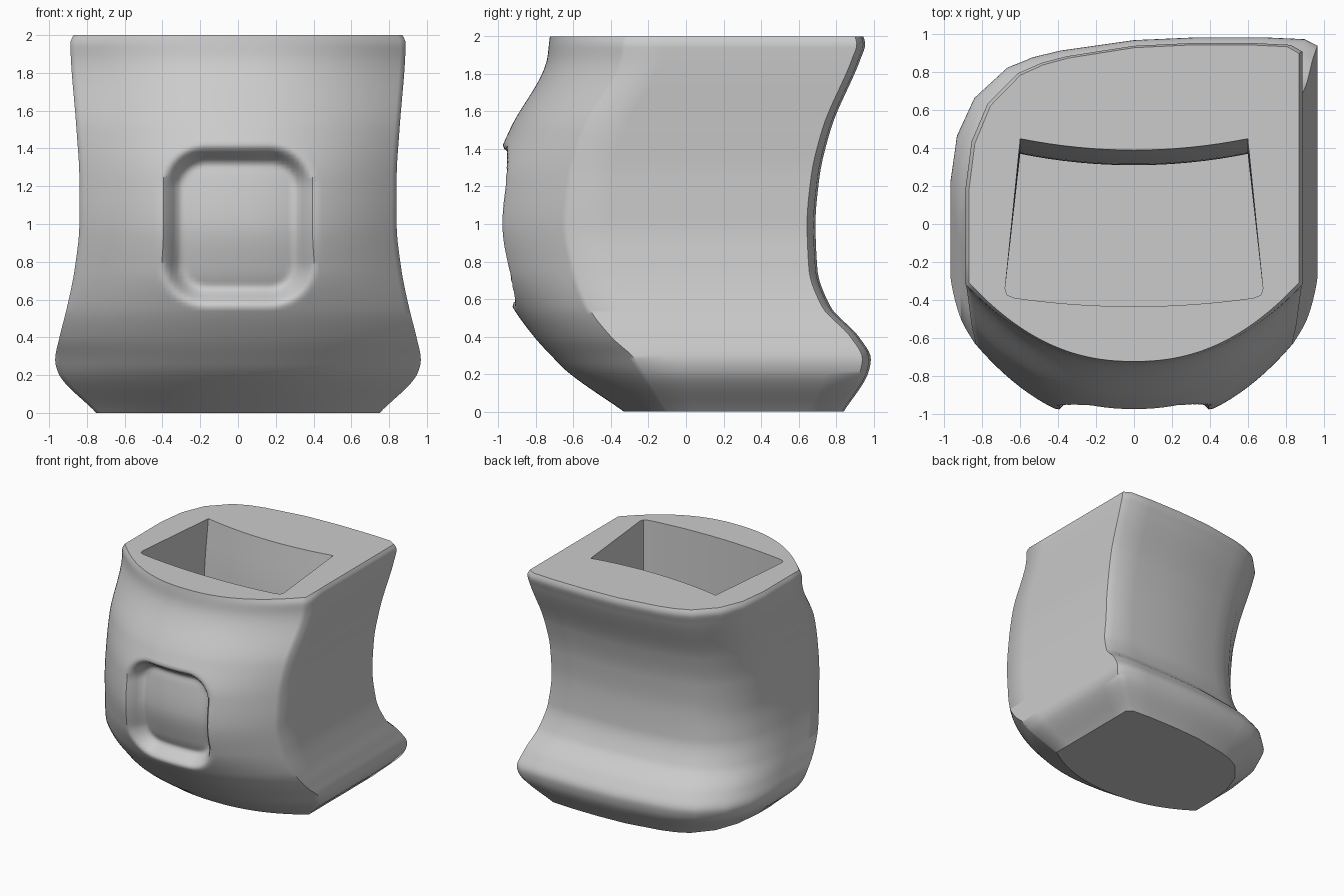
import bpy, bmesh, math

cube = bpy.data.objects.get("Cube")
if cube:
    bpy.data.objects.remove(cube, do_unlink=True)

grey = bpy.data.materials.new("plain_grey")
grey.use_nodes = True
colour = (0.6, 0.6, 0.6, 1)
grey.diffuse_color = colour
grey.node_tree.nodes["Principled BSDF"].inputs["Base Color"].default_value = colour

# Body profile by height: z, half width, front corner y, front middle y, back y
PROFILE = [
    (0, .75, -.10, -.33, .84), (.22, .955, -.23, -.64, .975),
    (.28, .968, -.27, -.70, .985), (.4, .945, -.40, -.81, .92),
    (.56, .905, -.52, -.925, .77), (.76, .865, -.59, -1.02, .70),
    (1, .84, -.63, -1.065, .69), (1.24, .84, -.61, -1.04, .71),
    (1.5, .855, -.54, -.94, .77), (1.88, .885, -.33, -.74, .93),
    (1.96, .888, -.32, -.73, .955), (2, .87, -.31, -.725, .945)]
# Back edge: fraction of half width, setback from the rearmost line
BACK = [(1, .045), (.93, .01), (.7, 0), (.35, 0), (0, .015), (-.4, .07),
        (-.55, .105), (-.69, .16), (-.87, .32), (-.965, .52), (-1, .76)]


def monotone(keys, col, z):
    """Smooth interpolation that never overshoots the keys."""
    n = len(keys)
    d = [(keys[i + 1][col] - keys[i][col]) / (keys[i + 1][0] - keys[i][0]) for i in range(n - 1)]

    def slope(i):
        if i == 0 or i == n - 1:
            return d[0] if i == 0 else d[-1]
        a, b = d[i - 1], d[i]
        return 2 * a * b / (a + b) if a * b > 0 else 0

    i = next((k for k in range(n - 1) if z <= keys[k + 1][0]), n - 2)
    h = keys[i + 1][0] - keys[i][0]
    t = min(max((z - keys[i][0]) / h, 0), 1)
    a, b = keys[i][col], keys[i + 1][col]
    return (a * (1 + 2 * t) * (1 - t) ** 2 + b * t * t * (3 - 2 * t)
            + h * slope(i) * t * (1 - t) ** 2 - h * slope(i + 1) * t * t * (1 - t))


def pocket(x, z):
    """Depth of the rounded square recess in the front."""
    r = .24
    qx, qz = abs(x) - .41 + r, abs(z - .99) - .435 + r
    dist = math.hypot(max(qx, 0), max(qz, 0)) + min(max(qx, qz), 0) - r
    t = min(max(-dist / .12, 0), 1)
    return .16 * t * t * (3 - 2 * t)


def body_ring(z):
    hw, corner, front, back = (monotone(PROFILE, c, z) for c in range(1, 5))
    pts = []
    steps = 64
    for i in range(steps):
        u = -1 + 2 * i / steps
        y = corner + (front - corner) * (1 - abs(u) ** 2.25)
        pts.append((u * hw, y + pocket(u * hw, z), z))
    side_end = back - BACK[0][1]
    for i in range(6):
        pts.append((hw, corner + (side_end - corner) * i / 6, z))
    pts += [(u * hw, back - s, z) for u, s in BACK]
    last = pts[-1][1]
    pts += [(-hw, last + (corner - last) * i / 4, z) for i in range(1, 4)]
    return pts


# Cavity back wall bows forward with depth
WALL = [(.4, -.06), (1.1, -.08), (1.6, -.05), (2, 0)]


def cavity_ring(z):
    shift = monotone(WALL, 1, z)
    pts = [(.6 * u / 8, .39 + .06 * (u / 8) ** 2 + shift, z) for u in range(-8, 9)]
    pts += [(.68, -.34, z), (.67, -.375, z)]
    pts += [(.63 * u / 8, -.435 + .045 * (u / 8) ** 2, z) for u in range(8, -9, -1)]
    pts += [(-.67, -.375, z), (-.68, -.34, z)]
    return pts


def loft(bm, rings):
    """Skin the rings with quads and return the vertex rows."""
    rows = [[bm.verts.new(p) for p in ring] for ring in rings]
    for a, b in zip(rows, rows[1:]):
        for i in range(len(a)):
            j = (i + 1) % len(a)
            bm.faces.new((a[i], a[j], b[j], b[i]))
    return rows


def loop_edges(bm, row):
    return [bm.edges.get((row[i - 1], row[i])) for i in range(len(row))]


bm = bmesh.new()
# Outer shell and base
shell = loft(bm, [body_ring(i * .02) for i in range(101)])
bm.faces.new(shell[0])
# Cavity walls and floor
cavity = loft(bm, [cavity_ring(.4 + i * .1) for i in range(17)])
bm.faces.new(cavity[0])
# Flat top around the opening
rim = loop_edges(bm, shell[-1]) + loop_edges(bm, cavity[-1])
bmesh.ops.triangle_fill(bm, edges=rim, use_beauty=True, normal=(0, 0, 1))
bmesh.ops.recalc_face_normals(bm, faces=bm.faces[:])
for e in rim + loop_edges(bm, shell[0]) + loop_edges(bm, cavity[0]):
    e.smooth = False

mesh = bpy.data.meshes.new("hollow_body")
bm.to_mesh(mesh)
bm.free()
mesh.materials.append(grey)
body = bpy.data.objects.new("hollow_body", mesh)
bpy.context.collection.objects.link(body)
bpy.ops.object.select_all(action='DESELECT')
body.select_set(True)
bpy.context.view_layer.objects.active = body
bpy.ops.object.shade_smooth_by_angle(angle=math.radians(52))
